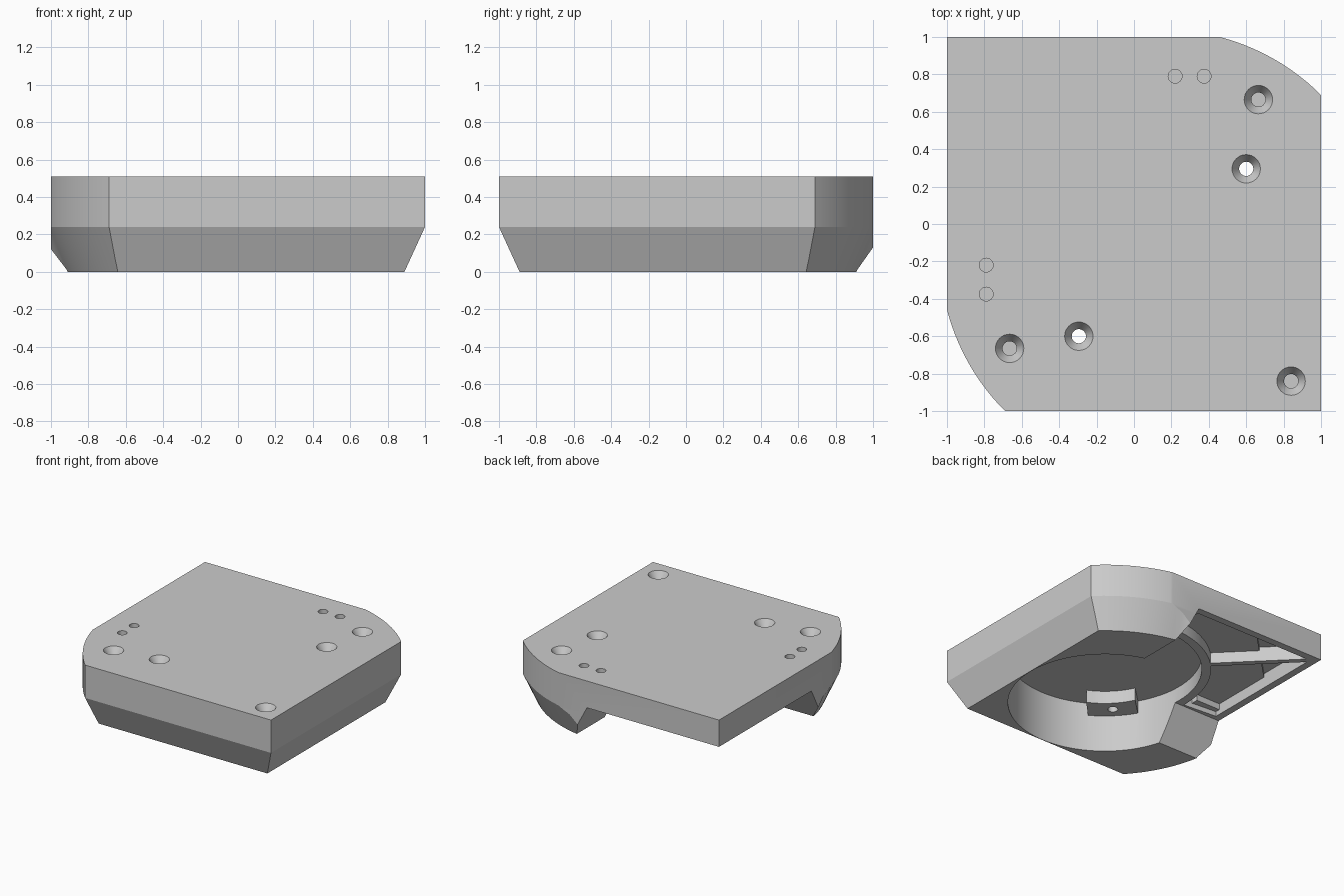
import bpy, bmesh
from math import cos, sin, radians

cube = bpy.data.objects.get("Cube")
if cube:
    bpy.data.objects.remove(cube)

TOP, CEILING, PLATE = 0.51, 0.41, 0.29
C = 0.156            # the round features are centred on (C, -C)
CHAMFER, INSET, R = 0.24, 0.11, 1.195

grey = bpy.data.materials.new("plain_grey")
grey.use_nodes = True
colour = (0.6, 0.6, 0.6, 1)
grey.diffuse_color = colour
grey.node_tree.nodes["Principled BSDF"].inputs["Base Color"].default_value = colour


def loft(name, rings):
    """Closed solid through matching rings of 3D points."""
    bm = bmesh.new()
    loops = [[bm.verts.new(p) for p in ring] for ring in rings]
    n = len(loops[0])
    for a, b in zip(loops, loops[1:]):
        for i in range(n):
            j = (i + 1) % n
            bm.faces.new((a[i], a[j], b[j], b[i]))
    bm.faces.new(loops[0][::-1])
    bm.faces.new(loops[-1])
    bmesh.ops.recalc_face_normals(bm, faces=bm.faces)
    me = bpy.data.meshes.new(name)
    bm.to_mesh(me)
    bm.free()
    me.materials.append(grey)
    ob = bpy.data.objects.new(name, me)
    bpy.context.collection.objects.link(ob)
    return ob


def prism(name, pts, z0, z1):
    return loft(name, [[(x, y, z) for x, y in pts] for z in (z0, z1)])


def arc(r, a0, a1, n, cx=C, cy=-C):
    angles = [radians(a0 + (a1 - a0) * i / n) for i in range(n + 1)]
    return [(cx + r * cos(a), cy + r * sin(a)) for a in angles]


def circle(r, n, cx=C, cy=-C):
    return arc(r, 0, 360, n, cx, cy)[:-1]


def mirrored(pts):
    """Reflect across the diagonal y = -x."""
    return [(-y, -x) for x, y in pts]


def combine(target, tool, operation="DIFFERENCE"):
    mod = target.modifiers.new("cut", "BOOLEAN")
    mod.operation = operation
    mod.solver = "EXACT"
    mod.object = tool
    bpy.ops.object.select_all(action="DESELECT")
    bpy.context.view_layer.objects.active = target
    target.select_set(True)
    bpy.ops.object.modifier_apply(modifier=mod.name)
    bpy.data.objects.remove(tool)


# Square block, chamfered below on the front and +x sides
def square(z, inset):
    e = 1 - inset
    return [(-1, -e, z), (e, -e, z), (e, 1, z), (-1, 1, z)]


body = loft("body", [square(0, INSET), square(CHAMFER, 0), square(TOP, 0)])

# Two rounded corners with a conical lower edge
rings = []
for z, r in ((-CHAMFER, R - 2 * INSET), (CHAMFER, R), (1, R)):
    pts = arc(r, 190, 440, 90) + [(-2, 2)]
    rings.append([(x, y, z) for x, y in pts])
combine(body, loft("corner_limit", rings), "INTERSECT")

# Thin overhanging corner plate, ending at the sloped faces of the two legs
rings = []
for z, s in ((-0.3, 0.515), (PLATE, 0.2)):
    rings.append([(x, y, z) for x, y in ((-2, -s), (s, -s), (s, 2), (-2, 2))])
under = loft("under_cut", rings)
combine(under, prism("ring_keep", circle(0.5, 48), -1, 1))
combine(body, under)

# Round pocket, with two screw tabs left standing at its wall
pocket = prism("pocket", circle(0.73, 96), -0.1, CEILING)
for angle in (45, 225):
    tab = arc(0.54, angle - 20, angle + 20, 8) + arc(0.85, angle + 13, angle - 13, 8)
    combine(pocket, prism("tab", tab, 0.305, 1))
combine(body, pocket)

# Hollow in the corner plate, outside the ring wall, deeper towards the corner
edge = 0.94
outline = arc(0.80, 88, 182, 36) + [(-edge, -0.16), (-edge, edge), (0.16, edge)]
hollow = prism("hollow", outline, 0.2, CEILING)
step = 0.95 * 2 ** 0.5
shelf = [(-1.2, step - 1.2), (-1.2, -1), (1, -1), (1, 1.2), (1.2 - step, 1.2)]
combine(hollow, prism("shelf", shelf, 0.38, 1))
w = 0.016
rib = [(-0.3 - w, 0.3 - w), (-0.3 + w, 0.3 + w), (-1 + w, 1 + w), (-1 - w, 1 - w)]
combine(hollow, prism("rib", rib, 0, 1))
pad = [(-1, -0.3), (-0.72, -0.3), (-0.72, -0.12), (-1, -0.12)]
for pts in (pad, mirrored(pad)):
    combine(hollow, prism("pad", pts, 0.33, 1))
combine(body, hollow)

# Countersunk screw holes: two go through into the pocket, three are blind
through = [(0.6, 0.295), (-0.295, -0.6)]
blind = [(0.665, 0.665), (-0.665, -0.665), (0.84, -0.84)]
for x, y in through + blind:
    floor = 0.1 if (x, y) in through else 0.25
    levels = ((floor, 0.038), (TOP - 0.06, 0.038), (TOP, 0.076), (TOP + 0.05, 0.076))
    combine(body, loft("screw_hole", [[(px, py, z) for px, py in circle(r, 32, x, y)]
                                      for z, r in levels]))

# Small pin holes
pins = [(0.22, 0.79), (0.375, 0.79)]
for x, y in pins + mirrored(pins):
    combine(body, prism("pin_hole", circle(0.037, 24, x, y), 0.42, 1))

bpy.ops.object.select_all(action="DESELECT")
body.select_set(True)
bpy.context.view_layer.objects.active = body
bpy.ops.object.shade_smooth_by_angle(angle=radians(23))
